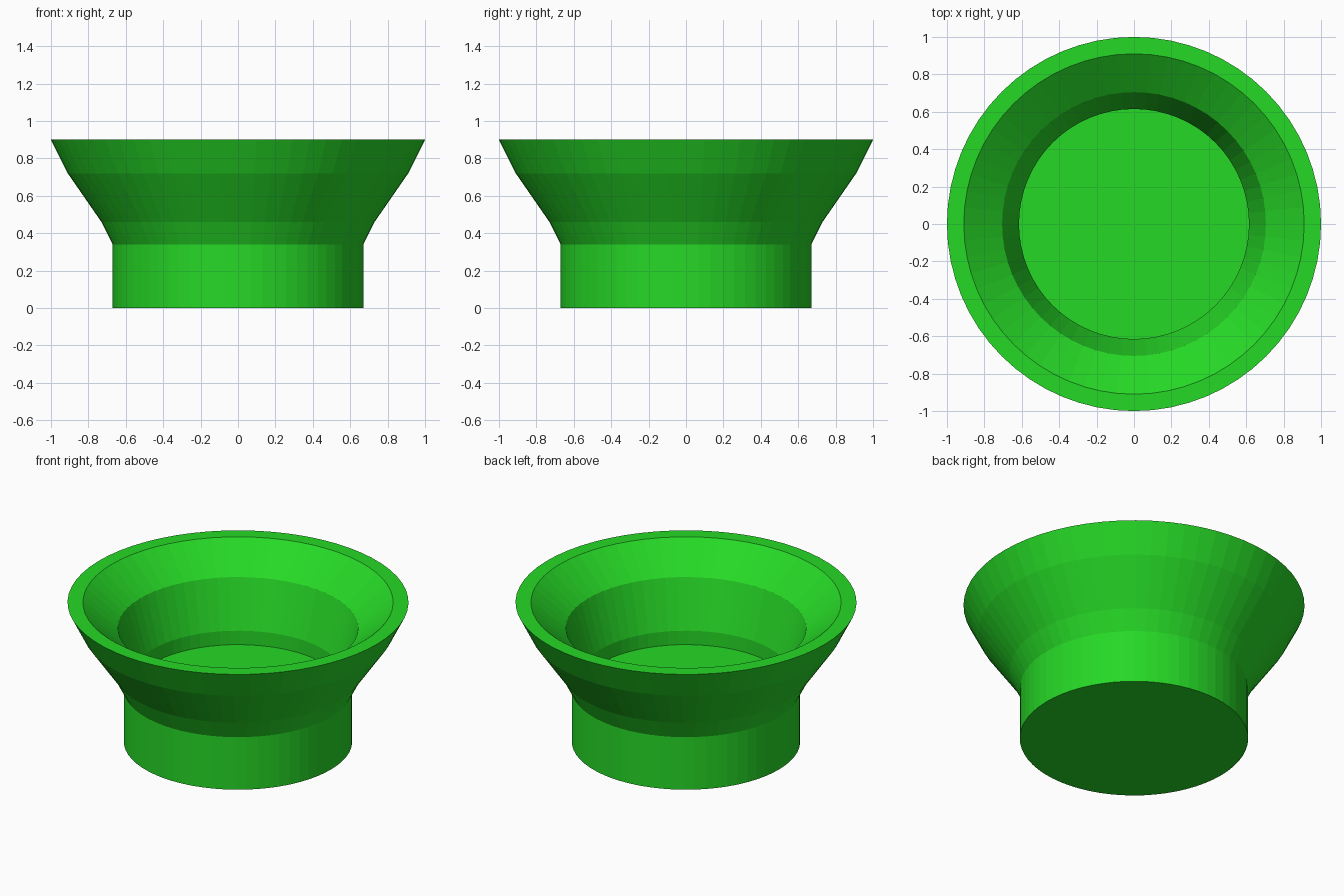
import bpy, bmesh, math

if "Cube" in bpy.data.objects:
    bpy.data.objects.remove(bpy.data.objects["Cube"])

SIDES = 64

# Half cross-section (radius, height): outside from base to rim, then inside down to the floor
PROFILE = [
    (0.67, 0.0), (0.67, 0.34), (0.73, 0.46), (0.91, 0.72), (1.0, 0.9),
    (0.91, 0.9), (0.705, 0.735), (0.615, 0.43), (0.615, 0.34),
]

green = bpy.data.materials.new("bright_green")
green.diffuse_color = (0.0194, 0.69, 0.0194, 1.0)
green.use_nodes = True
green.node_tree.nodes["Principled BSDF"].inputs["Base Color"].default_value = green.diffuse_color

# Flared bowl, revolved from the profile
bm = bmesh.new()
rings = []
for r, z in PROFILE:
    rings.append([bm.verts.new((r * math.cos(2 * math.pi * i / SIDES),
                                r * math.sin(2 * math.pi * i / SIDES), z))
                  for i in range(SIDES)])
for a, b in zip(rings, rings[1:]):
    for i in range(SIDES):
        j = (i + 1) % SIDES
        bm.faces.new((a[i], a[j], b[j], b[i]))

# Underside and inner floor
bm.faces.new(list(reversed(rings[0])))
bm.faces.new(rings[-1])
bmesh.ops.recalc_face_normals(bm, faces=bm.faces)

mesh = bpy.data.meshes.new("flared_bowl")
bm.to_mesh(mesh)
bm.free()
mesh.materials.append(green)
bowl = bpy.data.objects.new("flared_bowl", mesh)
bpy.context.collection.objects.link(bowl)
